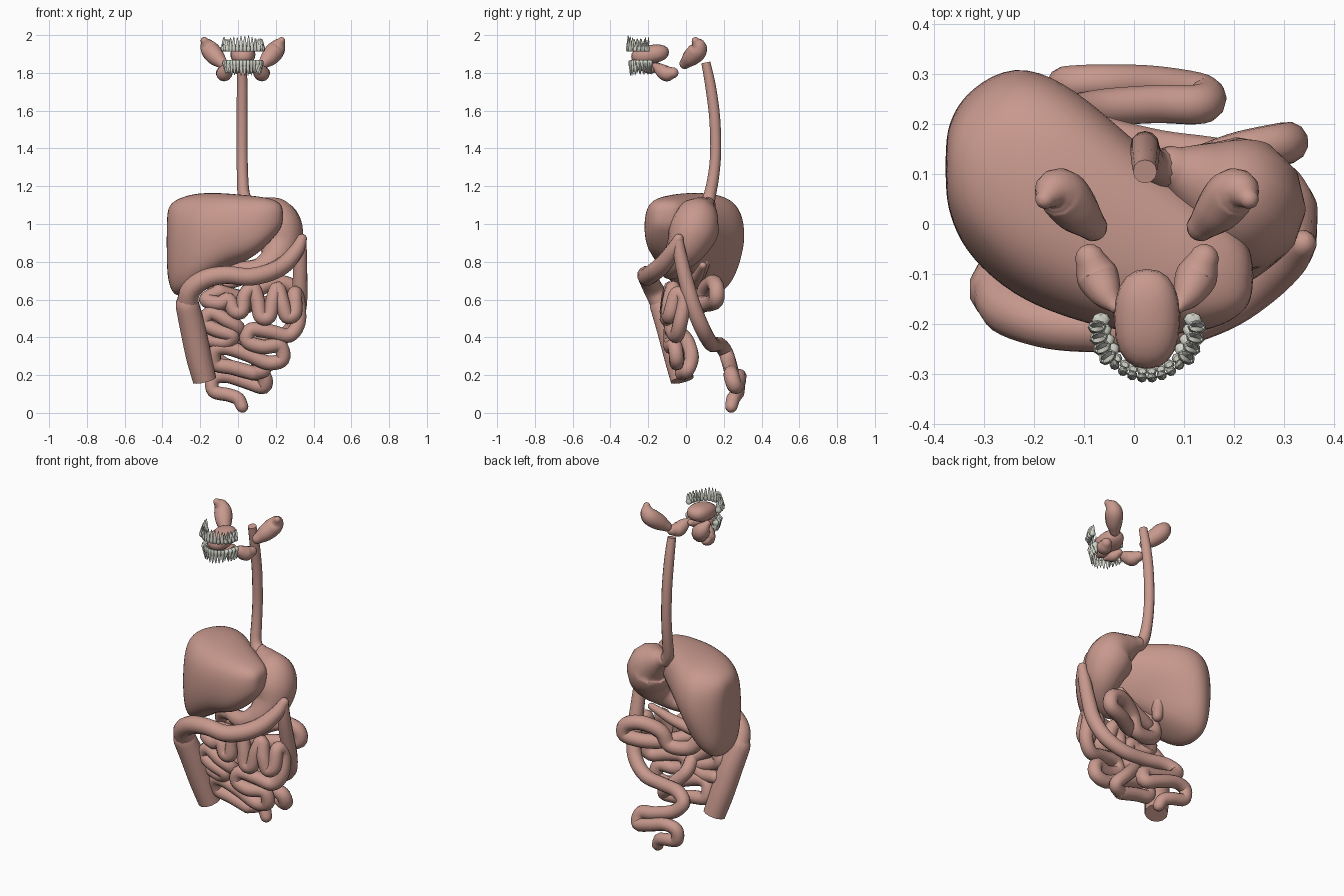
import bpy, bmesh, math, random
from mathutils import Vector

if "Cube" in bpy.data.objects:
    bpy.data.objects.remove(bpy.data.objects["Cube"])

random.seed(4)
MID = 0.026  # mirror plane of the head parts


def material(name, rgb):
    m = bpy.data.materials.new(name)
    m.diffuse_color = (*rgb, 1)
    m.use_nodes = True
    m.node_tree.nodes["Principled BSDF"].inputs["Base Color"].default_value = m.diffuse_color
    return m


FLESH = material("flesh", (0.58, 0.32, 0.27))
ENAMEL = material("enamel", (0.66, 0.68, 0.6))


def catmull(pts, steps):
    """Smooth path through (x, y, z, radius) points."""
    P = [Vector(p) for p in pts]
    P = [2 * P[0] - P[1]] + P + [2 * P[-1] - P[-2]]
    out = []
    for i in range(1, len(P) - 2):
        a, b, c, d = P[i - 1:i + 3]
        for s in range(steps):
            t = s / steps
            out.append(0.5 * (2 * b + (c - a) * t + (2 * a - 5 * b + 4 * c - d) * t * t
                              + (3 * b - a - 3 * c + d) * t ** 3))
    return out + [P[-2]]


def dome(end, inner):
    """Extra rings that round off a tube end."""
    e = end.to_3d()
    d = (e - inner.to_3d()).normalized()
    return [Vector((*(e + d * end.w * math.sin(a)), end.w * math.cos(a)))
            for a in (0.45, 0.9, 1.25, 1.53)]


def tube(name, pts, r=None, steps=5, round_start=True, round_end=True):
    if r:
        pts = [(*p, r) for p in pts]
    path = catmull(pts, steps)
    head = dome(path[0], path[1])[::-1] if round_start else []
    tail = dome(path[-1], path[-2]) if round_end else []
    path = head + path + tail
    cu = bpy.data.curves.new(name, 'CURVE')
    cu.dimensions = '3D'
    cu.bevel_depth = 1
    cu.bevel_resolution = 4
    cu.use_fill_caps = True
    sp = cu.splines.new('POLY')
    sp.points.add(len(path) - 1)
    for p, q in zip(sp.points, path):
        p.co = (q.x, q.y, q.z, 1)
        p.radius = q.w
    ob = bpy.data.objects.new(name, cu)
    bpy.context.collection.objects.link(ob)
    return finish(ob, FLESH, True)


def finish(ob, mat, convert=False):
    bpy.ops.object.select_all(action='DESELECT')
    ob.select_set(True)
    bpy.context.view_layer.objects.active = ob
    if convert:
        bpy.ops.object.convert(target='MESH')
        ob = bpy.context.object
    ob.data.materials.clear()
    ob.data.materials.append(mat)
    bpy.ops.object.shade_smooth_by_angle(angle=math.radians(50))
    return ob


def loft(bm, rings):
    rows = [[bm.verts.new(p) for p in ring] for ring in rings]
    n = len(rows[0])
    for a, b in zip(rows, rows[1:]):
        for i in range(n):
            bm.faces.new((a[i], a[(i + 1) % n], b[(i + 1) % n], b[i]))
    bm.faces.new(rows[0][::-1])
    bm.faces.new(rows[-1])


def mesh_object(name, bm, mat, subsurf=0):
    bmesh.ops.recalc_face_normals(bm, faces=bm.faces)
    me = bpy.data.meshes.new(name)
    bm.to_mesh(me)
    bm.free()
    ob = bpy.data.objects.new(name, me)
    bpy.context.collection.objects.link(ob)
    if subsurf:
        ob.modifiers.new("smooth", 'SUBSURF').levels = subsurf
        ob.modifiers["smooth"].render_levels = subsurf
    return finish(ob, mat, bool(subsurf))


# liver: sections along x (x, front y, back y, bottom z, top z, undercut at the back)
sections = [(-.378, .06, .17, .76, 1.05, 0), (-.365, .0, .22, .67, 1.1, 0),
            (-.33, -.07, .275, .6, 1.135, .1), (-.24, -.15, .33, .64, 1.165, .2),
            (-.14, -.19, .295, .71, 1.17, .5), (-.05, -.215, .22, .77, 1.165, .6),
            (.05, -.225, .13, .80, 1.155, .6), (.14, -.22, .05, .87, 1.145, .4),
            (.21, -.19, -.01, .95, 1.125, .2), (.24, -.15, -.06, 1.0, 1.09, 0)]
bm = bmesh.new()
rings = []
for x, y0, y1, z0, z1, cut in sections:
    ring = []
    for i in range(16):
        a = math.tau * i / 16
        c, s = [math.copysign(abs(v) ** 0.72, v) for v in (math.cos(a), math.sin(a))]
        if s < 0 and c > 0:
            c *= 1 + cut * s
        ring.append((x, (y0 + y1) / 2 + c * (y1 - y0) / 2, (z0 + z1) / 2 + s * (z1 - z0) / 2))
    rings.append(ring)
loft(bm, rings)
mesh_object("liver", bm, FLESH, 2)

# oesophagus and stomach
tube("oesophagus", [(.022, .105, 1.855, .024), (.022, .13, 1.73, .028), (.022, .152, 1.56, .029),
                    (.022, .157, 1.38, .029), (.024, .145, 1.25, .03), (.032, .125, 1.15, .033),
                    (.06, .11, 1.1, .04)], round_start=False)
tube("stomach", [(.075, .115, 1.1, .042), (.13, .09, 1.07, .08), (.19, .06, 1.025, .122),
                 (.215, .035, .955, .13), (.22, 0, .88, .108), (.19, -.05, .81, .08),
                 (.12, -.08, .765, .06), (.04, -.07, .76, .045), (-.03, -.04, .765, .035)], steps=6)

# gallbladder and pancreas
tube("gallbladder", [(-.11, .07, .73, .032), (-.1, .09, .8, .038), (-.08, .1, .88, .02)])
tube("pancreas", [(-.07, .03, .68, .035), (.05, .06, .72, .03), (.17, .09, .78, .02)])

# small intestine in three runs
tube("duodenum_and_upper_loops",
     [(-.02, -.04, .76), (-.09, -.01, .74), (-.12, .03, .66), (-.07, .06, .58), (.05, .08, .57),
      (.1, .1, .65), (.2, .14, .69), (.29, .16, .665), (.30, .16, .60), (.2, .13, .58),
      (.1, .07, .58), (0, .02, .61), (-.1, -.03, .64)], .042)
tube("middle_loops",
     [(-.1, -.03, .64), (-.17, -.06, .60), (-.1, -.09, .58), (-.05, -.09, .6), (-.02, -.1, .54),
      (.02, -.1, .54), (.035, -.09, .62), (.08, -.08, .66), (.105, -.09, .59), (.12, -.1, .51),
      (.165, -.1, .51), (.185, -.09, .6), (.21, -.07, .66), (.235, -.09, .58), (.26, -.09, .51),
      (.3, -.08, .53), (.3, -.05, .63), (.315, -.01, .6), (.32, -.03, .48), (.27, -.05, .41),
      (.17, -.07, .43), (.07, -.08, .44), (.05, -.08, .38), (.13, -.08, .35), (.22, -.06, .355),
      (.235, -.05, .285), (.16, -.05, .265), (.05, -.05, .31), (-.06, -.05, .345),
      (-.12, -.04, .33), (-.12, -.02, .26), (-.03, -.02, .24), (.08, -.02, .21)], .039)
tube("lower_loops",
     [(.08, -.02, .21), (.14, .01, .23), (.08, .03, .3), (0, .0, .39), (.0, -.07, .45),
      (-.06, -.09, .49), (-.14, -.08, .53), (-.18, -.07, .48), (-.12, -.08, .44),
      (-.03, -.08, .41), (-.07, -.06, .375), (-.17, -.04, .39)], .038)

# large intestine
tube("ascending_colon", [(-.177, -.02, .175, .064), (-.208, -.05, .3, .069),
                         (-.24, -.09, .45, .069), (-.268, -.13, .57, .064)],
     round_start=False)
tube("transverse_colon",
     [(-.268, -.125, .57, .06), (-.25, -.17, .65, .054), (-.17, -.2, .71, .051),
      (-.06, -.21, .73, .048), (.06, -.205, .72, .048), (.17, -.17, .745, .048),
      (.25, -.12, .79, .046), (.31, -.07, .86, .04), (.338, -.04, .92, .028)])
tube("descending_and_sigmoid_colon",
     [(.338, -.04, .915, .026), (.33, -.03, .83, .036), (.328, 0, .7, .04), (.322, .04, .56, .042),
      (.28, .09, .44, .042), (.18, .13, .37, .04), (.05, .15, .36, .039), (-.07, .18, .36, .039),
      (-.13, .21, .32, .039), (-.08, .23, .26, .039), (.04, .24, .22, .039), (.13, .24, .2, .041),
      (.135, .26, .14, .041), (.04, .28, .165, .037), (-.06, .283, .195, .037),
      (-.13, .28, .18, .037), (-.13, .275, .115, .036), (-.05, .265, .095, .036),
      (.0, .25, .075, .036), (.022, .24, .034, .033)])

# tongue
bm = bmesh.new()
bmesh.ops.create_uvsphere(bm, u_segments=20, v_segments=12, radius=1)
for v in bm.verts:
    x, y, z = [math.copysign(abs(c) ** .85, c) for c in v.co]
    v.co = (MID + .066 * x, -.19 + .1 * y, 1.898 + .05 * z + .012 * y)
mesh_object("tongue", bm, FLESH)

# salivary glands on both sides
for side, tag in ((1, "left"), (-1, "right")):
    def m(*pts):
        return [(MID + side * (x - MID), y, z, r) for x, y, z, r in pts]
    tube("parotid_gland_" + tag, m((.135, -.005, 1.85, .03), (.165, .025, 1.88, .046),
                                   (.195, .06, 1.915, .05), (.215, .065, 1.945, .04),
                                   (.23, .05, 1.97, .02)))
    tube("submandibular_gland_" + tag, m((.14, -.07, 1.8, .03), (.125, -.105, 1.797, .042),
                                         (.108, -.14, 1.82, .032), (.09, -.165, 1.84, .014)))
    tube("sublingual_gland_" + tag, m((.07, -.15, 1.835, .02), (.062, -.19, 1.825, .03),
                                      (.05, -.24, 1.83, .016)))


# teeth: a crown with one root in front, two roots at the molars
def tooth(bm, x, y, z, turn, w, d, h, up, roots):
    def ring(along, zz, sx, sy):
        pts = []
        for i in range(8):
            a = math.tau * i / 8
            px, py = along + sx * math.cos(a), sy * math.sin(a)
            pts.append((x + px * math.cos(turn) - py * math.sin(turn),
                        y + px * math.sin(turn) + py * math.cos(turn), z + up * zz))
        return pts
    loft(bm, [ring(0, 0, w * .7, d * .5), ring(0, .006, w, d * .9),
              ring(0, h * .25, w, d), ring(0, h * .42, w * .75, d * .8)])
    for k in range(roots):
        off = (k - (roots - 1) / 2) * w
        s = .9 / roots
        loft(bm, [ring(off * .6, h * .4, w * s, d * .75), ring(off, h * .7, w * s * .75, d * .5),
                  ring(off * 1.2, h, w * s * .2, d * .12)])


for name, z, up, cy, rx, ry in (("upper_teeth", 1.912, 1, -.2, .1, .108),
                                ("lower_teeth", 1.868, -1, -.185, .092, .11)):
    bm = bmesh.new()
    for i in range(16):
        a = math.pi * (i + .3) / 15.6
        k = abs(i - 7.5)
        molar = k > 4
        tooth(bm, MID + rx * math.cos(a), cy - ry * math.sin(a), z,
              math.atan2(-ry * math.cos(a), -rx * math.sin(a)),
              .0145 if molar else .0105, .019 if molar else .01,
              (.07 if molar else .078) + random.uniform(-.006, .008), up, 2 if molar else 1)
    mesh_object(name, bm, ENAMEL)
